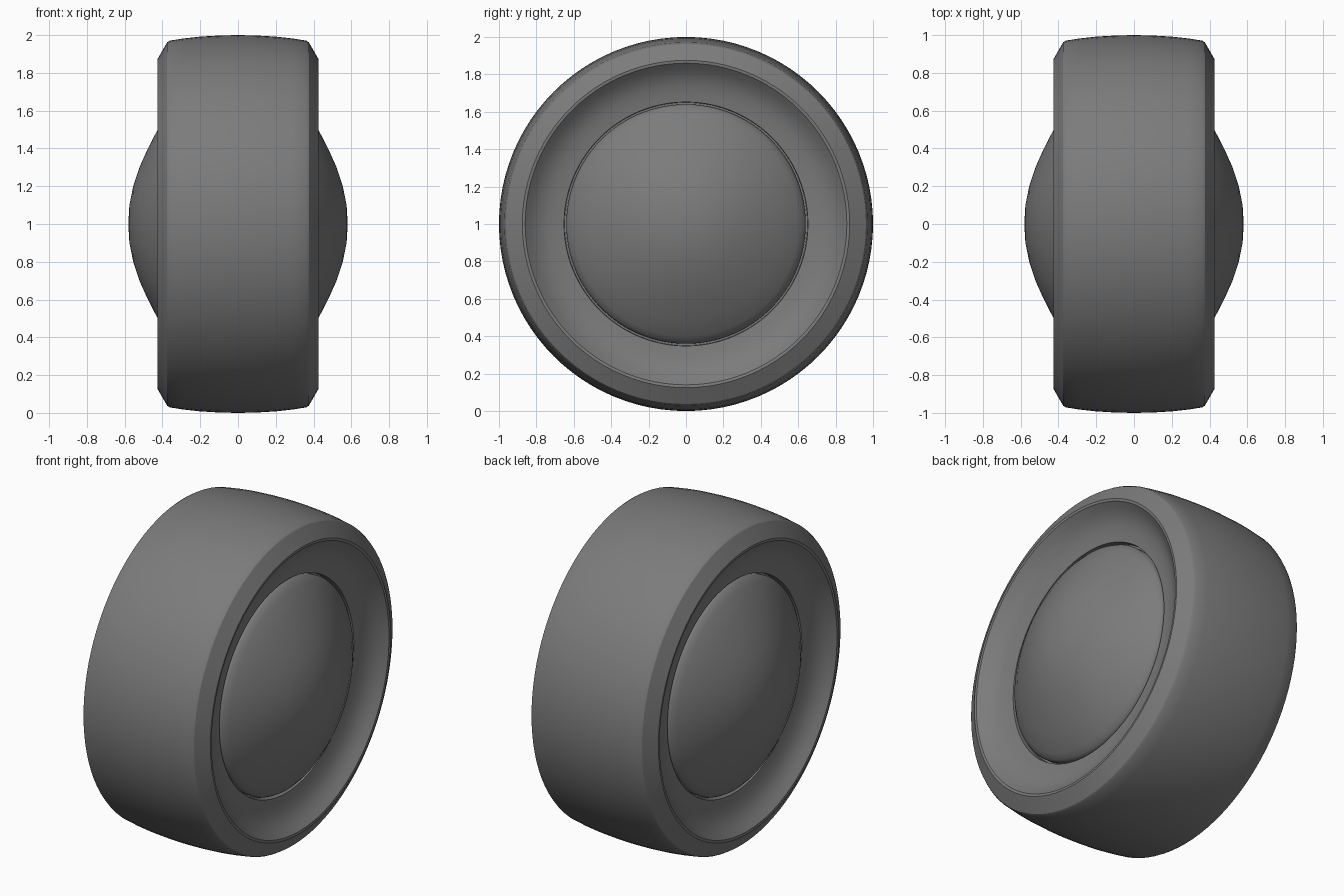
import bpy, bmesh, math
from mathutils import Matrix, Vector

cube = bpy.data.objects.get("Cube")
if cube:
    bpy.data.objects.remove(cube, do_unlink=True)

SEGMENTS = 96

grey = bpy.data.materials.new("dark_grey_rubber")
grey.use_nodes = True
colour = (0.2, 0.2, 0.2, 1)
grey.diffuse_color = colour
grey.node_tree.nodes["Principled BSDF"].inputs["Base Color"].default_value = colour


def lathe(name, profile, sharp_angle):
    """Spin a profile of (x, radius) points around the axle."""
    bm = bmesh.new()
    verts = [bm.verts.new((x, 0, r)) for x, r in profile]
    edges = [bm.edges.new(pair) for pair in zip(verts, verts[1:])]
    bmesh.ops.spin(bm, geom=verts + edges, cent=(0, 0, 0), axis=(1, 0, 0),
                   angle=math.tau, steps=SEGMENTS, use_merge=True)
    bmesh.ops.remove_doubles(bm, verts=bm.verts, dist=0.0005)
    bmesh.ops.recalc_face_normals(bm, faces=bm.faces)
    bmesh.ops.transform(bm, matrix=Matrix.Translation(Vector((0, 0, 1))), verts=bm.verts)
    mesh = bpy.data.meshes.new(name)
    bm.to_mesh(mesh)
    bm.free()
    mesh.materials.append(grey)
    obj = bpy.data.objects.new(name, mesh)
    bpy.context.collection.objects.link(obj)
    bpy.ops.object.select_all(action='DESELECT')
    obj.select_set(True)
    bpy.context.view_layer.objects.active = obj
    bpy.ops.object.shade_smooth_by_angle(angle=math.radians(sharp_angle))
    return obj


# Tyre: crowned tread, bevelled shoulder, dished sidewall, closed bore
half = [(0.1, 0.998), (0.2, 0.992), (0.29, 0.982), (0.36, 0.971), (0.375, 0.962),
        (0.425, 0.875), (0.423, 0.86), (0.395, 0.83), (0.365, 0.79), (0.345, 0.74),
        (0.335, 0.69), (0.33, 0.652), (0.28, 0.65)]
tyre_profile = [(-x, r) for x, r in reversed(half)] + [(0, 1)] + half
lathe("tyre", tyre_profile + tyre_profile[:1], 28)

# Domed hub caps on both sides
dome = [(0.28, 0.64), (0.32, 0.64), (0.338, 0.63), (0.362, 0.602), (0.42, 0.51),
        (0.477, 0.4), (0.522, 0.3), (0.555, 0.2), (0.575, 0.1), (0.581, 0)]
for side, label in ((1, "left"), (-1, "right")):
    lathe(label + "_hub_cap", [(side * x, r) for x, r in dome], 50)

# Hidden core closing the narrow gap behind the caps
lathe("hub_core", [(-0.29, 0), (-0.29, 0.65), (0.29, 0.65), (0.29, 0)], 30)
